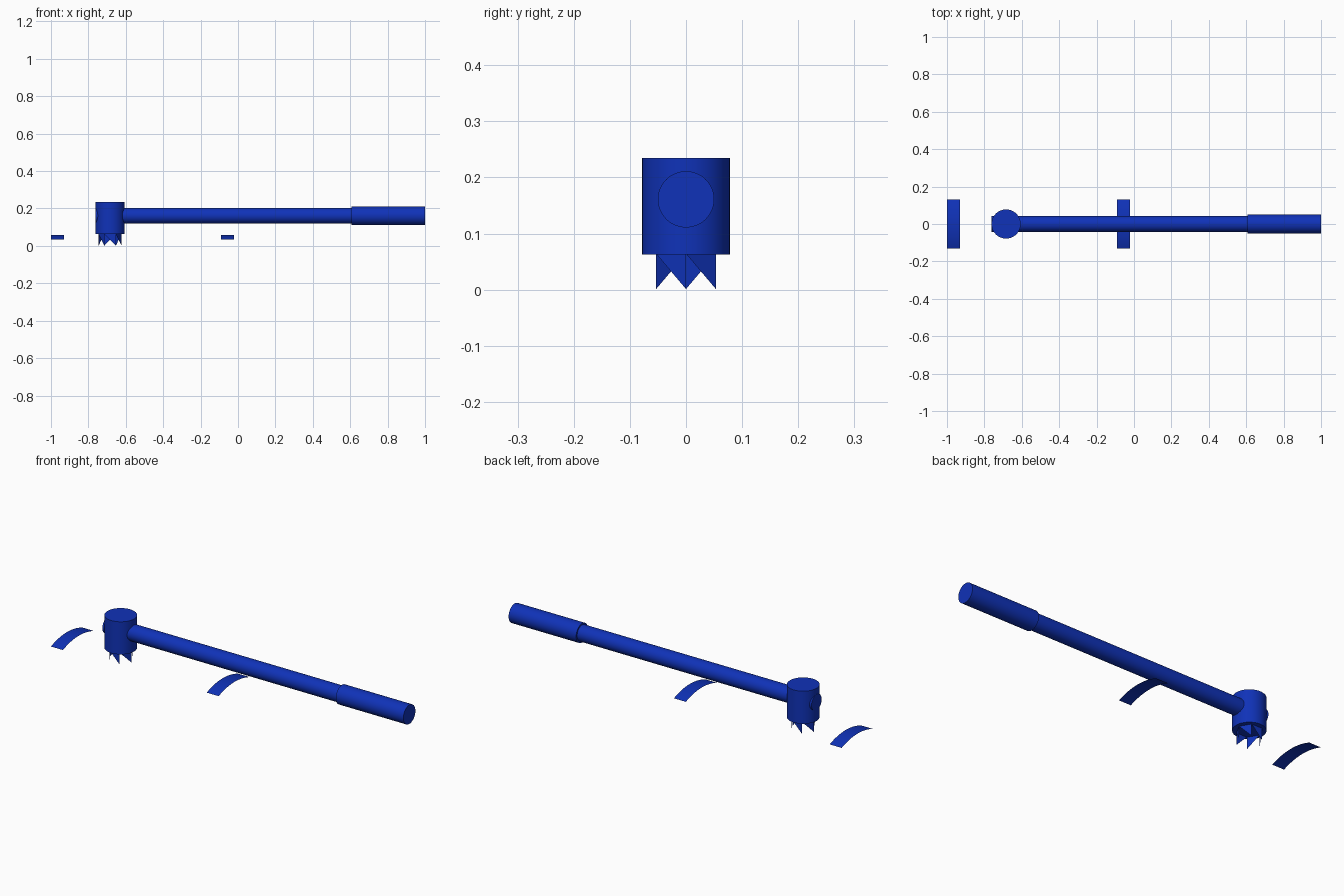
import bpy, bmesh, math
from mathutils import Matrix

if "Cube" in bpy.data.objects:
    bpy.data.objects.remove(bpy.data.objects["Cube"])

blue = bpy.data.materials.new("deep_blue")
blue.diffuse_color = (0.005, 0.032, 0.48, 1)
blue.use_nodes = True
blue.node_tree.nodes["Principled BSDF"].inputs["Base Color"].default_value = blue.diffuse_color

HEAD_X, AXIS_Z = -0.684, 0.161


def finish(bm, name, smooth=True):
    mesh = bpy.data.meshes.new(name)
    bm.to_mesh(mesh)
    bm.free()
    mesh.materials.append(blue)
    ob = bpy.data.objects.new(name, mesh)
    bpy.context.collection.objects.link(ob)
    if smooth:
        bpy.ops.object.select_all(action='DESELECT')
        ob.select_set(True)
        bpy.context.view_layer.objects.active = ob
        bpy.ops.object.shade_smooth_by_angle(angle=math.radians(35))
    return ob


def cylinder(name, radius, length, matrix, sides=48):
    bm = bmesh.new()
    bmesh.ops.create_cone(bm, cap_ends=True, segments=sides, radius1=radius,
                          radius2=radius, depth=length, matrix=matrix)
    return finish(bm, name)


def rod(name, radius, x0, x1):
    m = Matrix.Translation(((x0 + x1) / 2, 0, AXIS_Z)) @ Matrix.Rotation(math.pi / 2, 4, 'Y')
    return cylinder(name, radius, x1 - x0, m)


# long shaft running through the head, and thicker grip
rod("shaft", 0.042, -0.762, 0.62)
rod("grip", 0.0502, 0.606, 1.0)

# upright head
cylinder("head", 0.078, 0.172, Matrix.Translation((HEAD_X, 0, 0.149)))

# crown of six thin triangular teeth, each tip below one hexagon corner
bm = bmesh.new()


def corner(i, z):
    a = math.radians(60 * i)
    return bm.verts.new((HEAD_X + 0.0615 * math.cos(a), 0.0615 * math.sin(a), z))


top = [corner(i, 0.064) for i in range(6)]
tip = [corner(i, 0.001) for i in range(6)]
for i in range(6):
    j = (i + 1) % 6
    bm.faces.new((top[i], tip[j], top[j]))
finish(bm, "teeth", smooth=False)


# thin arched strips
def arch(name, x0, x1, half=0.131, low=0.034, rise=0.025, steps=16):
    bm = bmesh.new()
    radius = (half ** 2 + rise ** 2) / (2 * rise)
    span = math.asin(half / radius)
    rows = []
    for i in range(steps + 1):
        a = span * (2 * i / steps - 1)
        y, z = radius * math.sin(a), low + rise - radius * (1 - math.cos(a))
        rows.append((bm.verts.new((x0, y, z)), bm.verts.new((x1, y, z))))
    for (a, b), (c, d) in zip(rows, rows[1:]):
        bm.faces.new((a, b, d, c))
    finish(bm, name)


arch("outer_arch", -1.0, -0.93)
arch("middle_arch", -0.091, -0.021)
